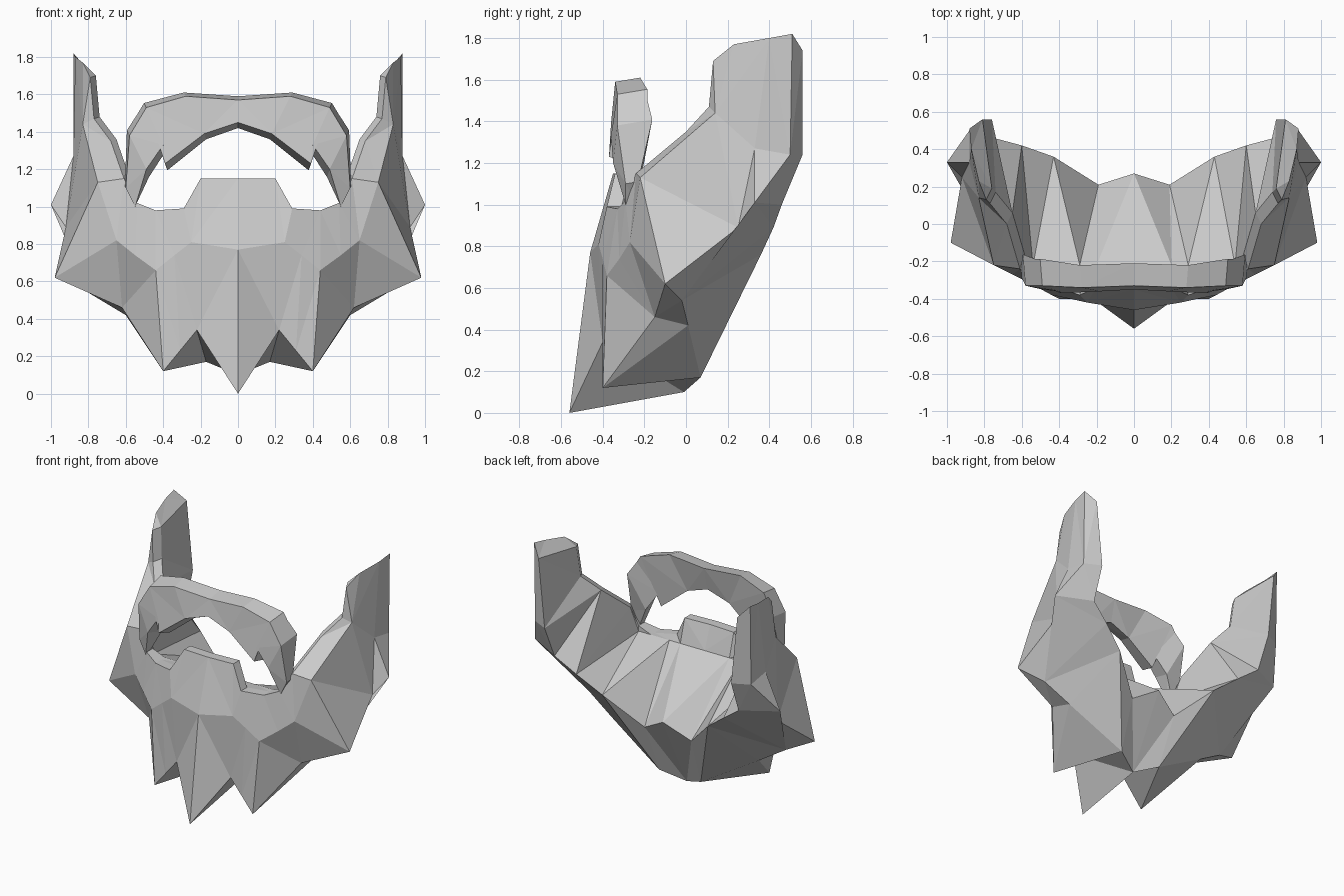
import bpy, bmesh
from mathutils import Vector as V

if "Cube" in bpy.data.objects:
    bpy.data.objects.remove(bpy.data.objects["Cube"])


def loft_half(name, loops):
    """Skin a chain of closed cross-sections, cap the end, mirror across x = 0."""
    bm = bmesh.new()
    rings = [[bm.verts.new(p) for p in loop] for loop in loops]
    n = len(rings[0])
    for a, b in zip(rings, rings[1:]):
        for i in range(n):
            j = (i + 1) % n
            bm.faces.new((a[i], b[i], b[j], a[j]))
    bm.faces.new(rings[-1])
    # points shared by neighbouring sections collapse to single vertices
    bmesh.ops.remove_doubles(bm, verts=bm.verts[:], dist=0.001)
    bmesh.ops.triangulate(bm, faces=bm.faces[:], quad_method='SHORT_EDGE')
    bmesh.ops.recalc_face_normals(bm, faces=bm.faces[:])
    if sum(f.calc_center_median().dot(f.normal) * f.calc_area() for f in bm.faces) < 0:
        bmesh.ops.reverse_faces(bm, faces=bm.faces[:])
    mesh = bpy.data.meshes.new(name)
    bm.to_mesh(mesh)
    bm.free()
    obj = bpy.data.objects.new(name, mesh)
    bpy.context.collection.objects.link(obj)
    mirror = obj.modifiers.new("mirror", 'MIRROR')
    mirror.use_clip = True
    mirror.merge_threshold = 0.002
    return obj


# Beard: sections from chin centre out to sideburn tip
# each section: lip edge, front ridge, lower lock, underside, neck edge
under, neck, jaw = (.17, .07, .17), (.19, .21, .53), (.43, .36, .76)
chin = [
    [(0, -.35, 1.15), (0, -.46, .77), (0, -.56, 0), (0, -.01, .1), (0, .27, .64)],
    [(.2, -.34, 1.15), (.25, -.42, .81), (.22, -.4, .34), under, neck],
    [(.29, -.38, .99), (.34, -.4, .74), (.31, -.4, .23), under, neck],
    [(.44, -.33, .98), (.44, -.38, .66), (.4, -.4, .12), under, jaw],
    [(.54, -.29, 1.02), (.55, -.32, .74), (.62, -.15, .46), (.6, .01, .42), jaw],
]
sideburn = [
    [(.61, -.24, 1.15), (.65, -.27, .82), (.98, -.1, .62), (.8, -.02, .54), (.6, .42, .89)],
    [(.68, 0, 1.35), (.75, -.22, 1.13), (.92, .25, .89), (1, .33, 1.01), (.75, .46, 1)],
    [(.77, .11, 1.47), (.83, .14, 1.44), (.88, .33, 1.27), (.88, .5, 1.24), (.76, .56, 1.24)],
    [(.79, .13, 1.69), (.83, .23, 1.77), (.87, .4, 1.8), (.88, .51, 1.82), (.81, .56, 1.74)],
]
# The lip has a short top face, then the inner wall starts at an even height
loops = []
for s in chin:
    lip = V(s[0])
    loops.append([V((lip.x, -.22, .98)), lip + V((0, .07, 0))] + [V(p) for p in s])
for s in sideburn:
    lip = V(s[0])
    back = V((-.03, .06, .01))
    loops.append([lip + back, lip + back / 2] + [V(p) for p in s])
loft_half("beard", loops)

# Moustache: front top edge, front bottom edge, depth scale
moustache = [
    ((0, -.33, 1.57), (0, -.35, 1.45), 1),
    ((.28, -.34, 1.59), (.18, -.36, 1.39), 1),
    ((.49, -.33, 1.53), (.39, -.37, 1.23), 1.2),
    ((.52, -.33, 1.48), (.4, -.36, 1.33), 1.2),
    ((.58, -.33, 1.38), (.49, -.35, 1.2), 1.4),
    ((.6, -.29, 1.1), (.55, -.29, 1.0), .5),
]
loops = []
for top, low, k in moustache:
    t, l = V(top), V(low)
    dx = 0 if t.x == 0 else .01
    loops.append([t, l, l + k * V((-dx, .1, -.03 if k > .6 else .03)),
                  t + k * V((dx, .12, .02))])
loft_half("moustache", loops)
